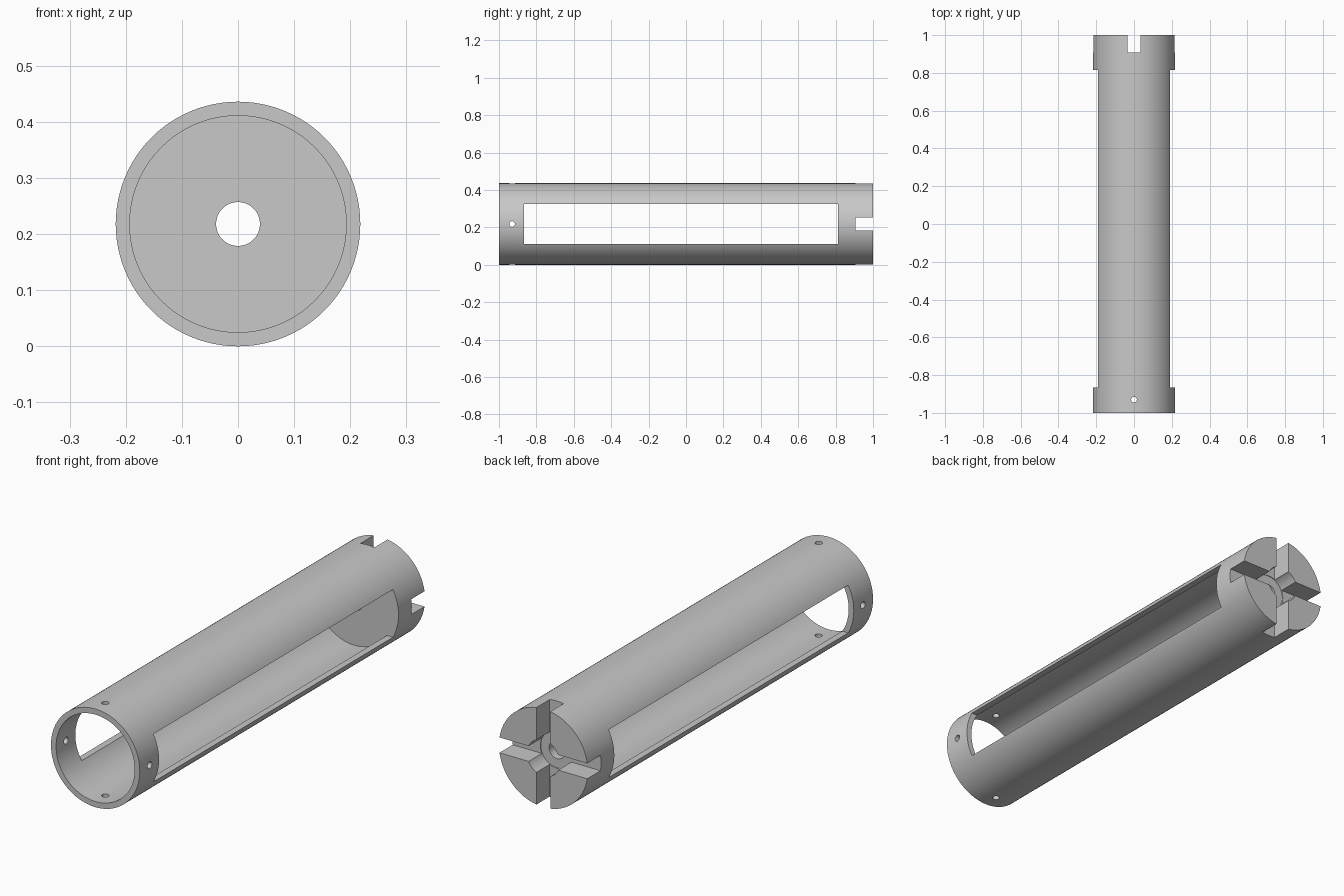
import bpy, bmesh, math
from mathutils import Matrix, Vector

if "Cube" in bpy.data.objects:
    bpy.data.objects.remove(bpy.data.objects["Cube"], do_unlink=True)

RADIUS = 0.218
SIDES = 96

grey = bpy.data.materials.new("plain grey")
grey.use_nodes = True
colour = (0.58, 0.58, 0.58, 1)
grey.diffuse_color = colour
grey.node_tree.nodes["Principled BSDF"].inputs["Base Color"].default_value = colour


def add_object(name, bm):
    bmesh.ops.recalc_face_normals(bm, faces=bm.faces)
    mesh = bpy.data.meshes.new(name)
    bm.to_mesh(mesh)
    bm.free()
    mesh.materials.append(grey)
    obj = bpy.data.objects.new(name, mesh)
    bpy.context.collection.objects.link(obj)
    return obj


def lathe(name, profile):
    """Spin a closed (radius, y) profile around the tube axis."""
    bm = bmesh.new()
    rings = []
    for i in range(SIDES):
        a = math.tau * i / SIDES
        rings.append([bm.verts.new((r * math.cos(a), y, RADIUS + r * math.sin(a)))
                      for r, y in profile])
    for i in range(SIDES):
        here, after = rings[i], rings[(i + 1) % SIDES]
        for j in range(len(profile)):
            k = (j + 1) % len(profile)
            bm.faces.new((here[j], here[k], after[k], after[j]))
    return add_object(name, bm)


def box(name, size, y):
    bm = bmesh.new()
    bmesh.ops.create_cube(bm, size=1)
    bmesh.ops.scale(bm, vec=Vector(size), verts=bm.verts)
    bmesh.ops.translate(bm, vec=(0, y, RADIUS), verts=bm.verts)
    return add_object(name, bm)


def pin(name, rotation, y):
    bm = bmesh.new()
    bmesh.ops.create_cone(bm, cap_ends=True, segments=24, radius1=0.015,
                          radius2=0.015, depth=0.6)
    bmesh.ops.transform(bm, matrix=Matrix.Translation((0, y, RADIUS)) @ rotation,
                        verts=bm.verts)
    return add_object(name, bm)


# Hollow tube with a thick back end, centre bore and round recess
body = lathe("tube_body", [
    (0.193, -1), (RADIUS, -1), (RADIUS, 1), (0.08, 1),
    (0.08, 0.904), (0.039, 0.904), (0.039, 0.816), (0.193, 0.816)])

# Side windows, crossed end slots and the four pin holes
cutters = [
    box("window_cutter", (0.6, 1.679, 0.212), -0.0255),
    box("level_slot_cutter", (0.6, 0.2, 0.068), 1.007),
    box("upright_slot_cutter", (0.068, 0.2, 0.6), 1.007),
    pin("upright_pin_cutter", Matrix.Identity(4), -0.93),
    pin("level_pin_cutter", Matrix.Rotation(math.pi / 2, 4, "Y"), -0.93),
]

bpy.ops.object.select_all(action="DESELECT")
body.select_set(True)
bpy.context.view_layer.objects.active = body
for cutter in cutters:
    mod = body.modifiers.new(cutter.name, "BOOLEAN")
    mod.operation = "DIFFERENCE"
    mod.solver = "EXACT"
    mod.object = cutter
    bpy.ops.object.modifier_apply(modifier=mod.name)
for cutter in cutters:
    bpy.data.objects.remove(cutter, do_unlink=True)

bpy.ops.object.shade_smooth_by_angle(angle=math.radians(30))
